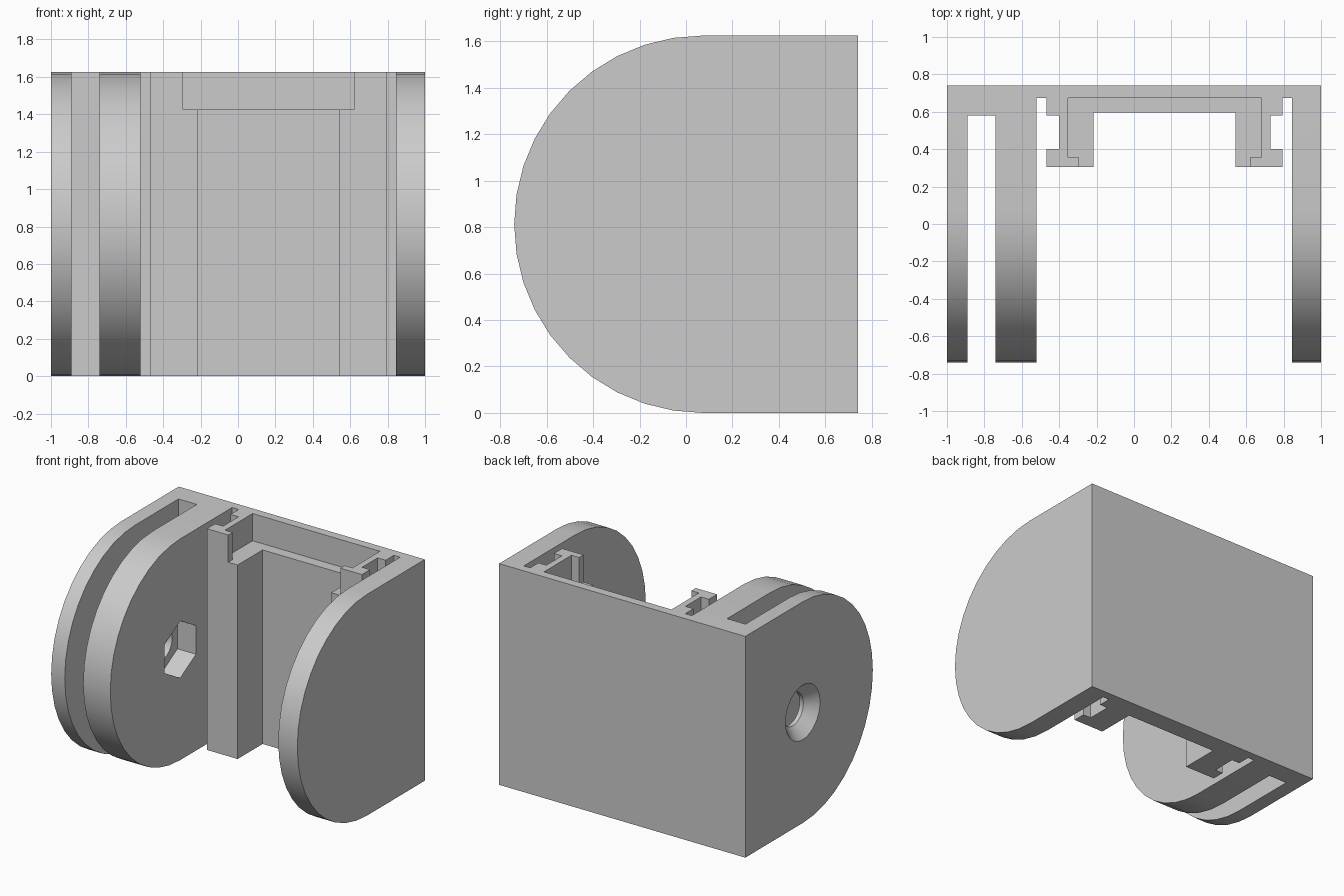
import bpy
import bmesh
import math

if "Cube" in bpy.data.objects:
    bpy.data.objects.remove(bpy.data.objects["Cube"], do_unlink=True)

HEIGHT = 1.625
MID = HEIGHT / 2
BACK, FRONT = 0.74, -0.74
AXIS_Y = FRONT + MID          # centre of the rounded front and of the bolt

grey = bpy.data.materials.new("plain grey")
grey.diffuse_color = (0.6, 0.6, 0.6, 1)
grey.use_nodes = True
grey.node_tree.nodes["Principled BSDF"].inputs["Base Color"].default_value = (0.6, 0.6, 0.6, 1)


def loft(name, rings):
    """Closed solid through matching rings of points, normals outward."""
    bm = bmesh.new()
    loops = [[bm.verts.new(p) for p in ring] for ring in rings]
    bm.faces.new(loops[0])
    bm.faces.new(loops[-1])
    n = len(loops[0])
    for low, high in zip(loops, loops[1:]):
        for i in range(n):
            j = (i + 1) % n
            bm.faces.new((low[i], low[j], high[j], high[i]))
    bmesh.ops.recalc_face_normals(bm, faces=bm.faces)
    mesh = bpy.data.meshes.new(name)
    bm.to_mesh(mesh)
    bm.free()
    mesh.materials.append(grey)
    obj = bpy.data.objects.new(name, mesh)
    bpy.context.collection.objects.link(obj)
    return obj


def prism_z(name, outline, z0, z1):
    return loft(name, [[(x, y, z) for x, y in outline] for z in (z0, z1)])


def turned_x(name, sides, steps):
    """Solid round the bolt axis from (x, radius) steps, one corner upward."""
    angles = [2 * math.pi * i / sides for i in range(sides)]
    return loft(name, [[(x, AXIS_Y - r * math.sin(a), MID + r * math.cos(a)) for a in angles]
                       for x, r in steps])


def cut(target, cutter, operation="DIFFERENCE"):
    cutter.hide_render = True
    mod = target.modifiers.new("cut", "BOOLEAN")
    mod.operation, mod.object, mod.solver = operation, cutter, "EXACT"
    bpy.context.view_layer.objects.active = target
    bpy.ops.object.modifier_apply(modifier=mod.name)
    bpy.data.objects.remove(cutter, do_unlink=True)


# Plan of one channel rail, from its outer slot round to its inner front corner
RAIL_C = 0.1635
rail = [(0.63, 0.675), (0.63, 0.58), (0.565, 0.58), (0.565, 0.40),
        (0.63, 0.40), (0.63, 0.305), (0.38, 0.305), (0.38, 0.595)]
right_rail = [(RAIL_C - x, y) for x, y in rail]
left_rail = [(RAIL_C + x, y) for x, y in reversed(rail)]

# Whole plan: back wall, double plate, two rails and single plate
plan = [(-1, BACK), (-1, -0.9), (-0.89, -0.9), (-0.89, 0.58), (-0.74, 0.58),
        (-0.74, -0.9), (-0.52, -0.9), (-0.52, 0.675)]
plan += right_rail + left_rail
plan += [(0.845, 0.675), (0.845, -0.9), (1, -0.9), (1, BACK)]
bracket = prism_z("bracket", plan, -0.1, HEIGHT + 0.1)

# Rounded front of the plates, flat top and bottom
STEPS = 20
side = [(BACK + 0.1, 0), (BACK + 0.1, HEIGHT)]
for i in range(STEPS + 1):
    a = math.pi * i / STEPS
    side.append((AXIS_Y - MID * math.sin(a), MID + MID * math.cos(a)))
cut(bracket, loft("rounding", [[(x, y, z) for y, z in side] for x in (1.1, -1.1)]), "INTERSECT")

# Shallow pocket for a sliding cover at the top of the rails
half = [(0.4565, 0.2), (0.4565, 0.355), (0.5175, 0.355), (0.5175, 0.675)]
pocket = [(RAIL_C + x, y) for x, y in half] + [(RAIL_C - x, y) for x, y in reversed(half)]
cut(bracket, prism_z("pocket", pocket, 1.425, HEIGHT + 0.1))

# Bolt hole, countersunk outside, with a hexagonal nut recess inside
cut(bracket, turned_x("bolt_hole", 40, [(-1.02, 0.22), (-0.92, 0.12), (-0.6, 0.12)]))
cut(bracket, turned_x("nut_recess", 6, [(-0.67, 0.21), (-0.46, 0.21)]))

bpy.ops.object.select_all(action="DESELECT")
bracket.select_set(True)
bpy.context.view_layer.objects.active = bracket
bpy.ops.object.shade_smooth_by_angle(angle=math.radians(30))
